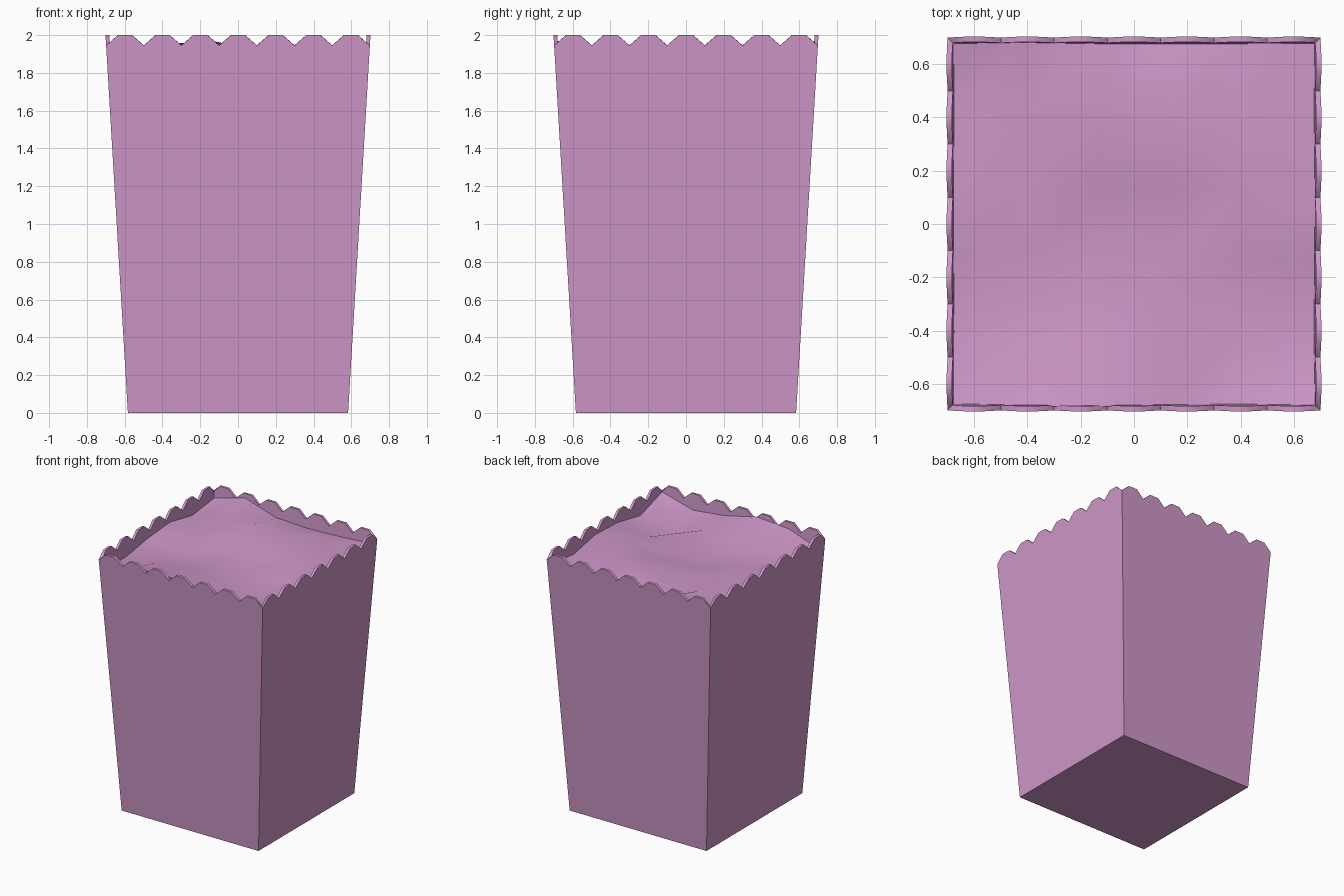
import bpy, bmesh, math
from mathutils import Matrix, Vector

if "Cube" in bpy.data.objects:
    bpy.data.objects.remove(bpy.data.objects["Cube"])

mat = bpy.data.materials.new("pink_card")
mat.diffuse_color = (0.62, 0.31, 0.58, 1)
mat.use_nodes = True
mat.node_tree.nodes["Principled BSDF"].inputs["Base Color"].default_value = mat.diffuse_color


def make_object(name, bm):
    bmesh.ops.remove_doubles(bm, verts=bm.verts, dist=1e-4)
    bmesh.ops.recalc_face_normals(bm, faces=bm.faces)
    me = bpy.data.meshes.new(name)
    bm.to_mesh(me)
    bm.free()
    me.materials.append(mat)
    ob = bpy.data.objects.new(name, me)
    bpy.context.collection.objects.link(ob)
    return ob


BOTTOM, TOP, HEIGHT, VALLEY = 0.583, 0.7015, 2.0, 1.945
TEETH, WALL = 7, 0.02


def half_width(z):
    return BOTTOM + (TOP - BOTTOM) * z / HEIGHT


# Tapered box: four walls with a toothed rim, plus the floor
rim_half = half_width(VALLEY)
pitch = 2 * rim_half / TEETH
rim = []
for i in range(TEETH):
    x = -rim_half + i * pitch
    rim += [(x, VALLEY), (x + 0.315 * pitch, HEIGHT), (x + 0.685 * pitch, HEIGHT)]
rim.append((rim_half, VALLEY))
outline = [(BOTTOM, 0), (-BOTTOM, 0)] + rim

bm = bmesh.new()
for k in range(4):
    turn = Matrix.Rotation(k * math.pi / 2, 3, 'Z')
    bm.faces.new([bm.verts.new(turn @ Vector((x, -half_width(z), z))) for x, z in outline])
bm.faces.new([bm.verts.new((sx * BOTTOM, sy * BOTTOM, 0))
              for sx, sy in ((-1, -1), (1, -1), (1, 1), (-1, 1))])
box = make_object("popcorn_box", bm)

# Thicken the card towards the inside and round the shading of the teeth
solid = box.modifiers.new("thickness", 'SOLIDIFY')
solid.thickness = WALL
solid.offset = -1
solid.use_even_offset = True
bpy.context.view_layer.objects.active = box
box.select_set(True)
bpy.ops.object.modifier_apply(modifier=solid.name)
bpy.ops.object.shade_smooth_by_angle(angle=math.radians(50))

# Uneven popcorn filling: rows run front to back, columns left to right
heights = [
    [1.86, 1.95, 1.97, 1.91, 1.88, 1.95],
    [1.86, 1.89, 1.92, 1.90, 1.82, 1.87],
    [1.90, 1.87, 1.87, 1.86, 1.88, 1.92],
    [1.92, 1.92, 1.90, 1.87, 1.93, 1.93],
    [1.87, 1.89, 1.95, 1.94, 1.93, 1.88],
    [1.90, 1.97, 1.89, 1.88, 1.89, 1.91],
]
n = len(heights)
bm = bmesh.new()
grid = []
for j, row in enumerate(heights):
    line = []
    for i, z in enumerate(row):
        w = half_width(z) - WALL + 0.005
        line.append(bm.verts.new(((2 * i / (n - 1) - 1) * w, (2 * j / (n - 1) - 1) * w, z)))
    grid.append(line)
for j in range(n - 1):
    for i in range(n - 1):
        bm.faces.new((grid[j][i], grid[j][i + 1], grid[j + 1][i + 1], grid[j + 1][i]))
filling = make_object("popcorn_filling", bm)
if filling.data.polygons[0].normal.z < 0:
    filling.data.flip_normals()
for p in filling.data.polygons:
    p.use_smooth = True
